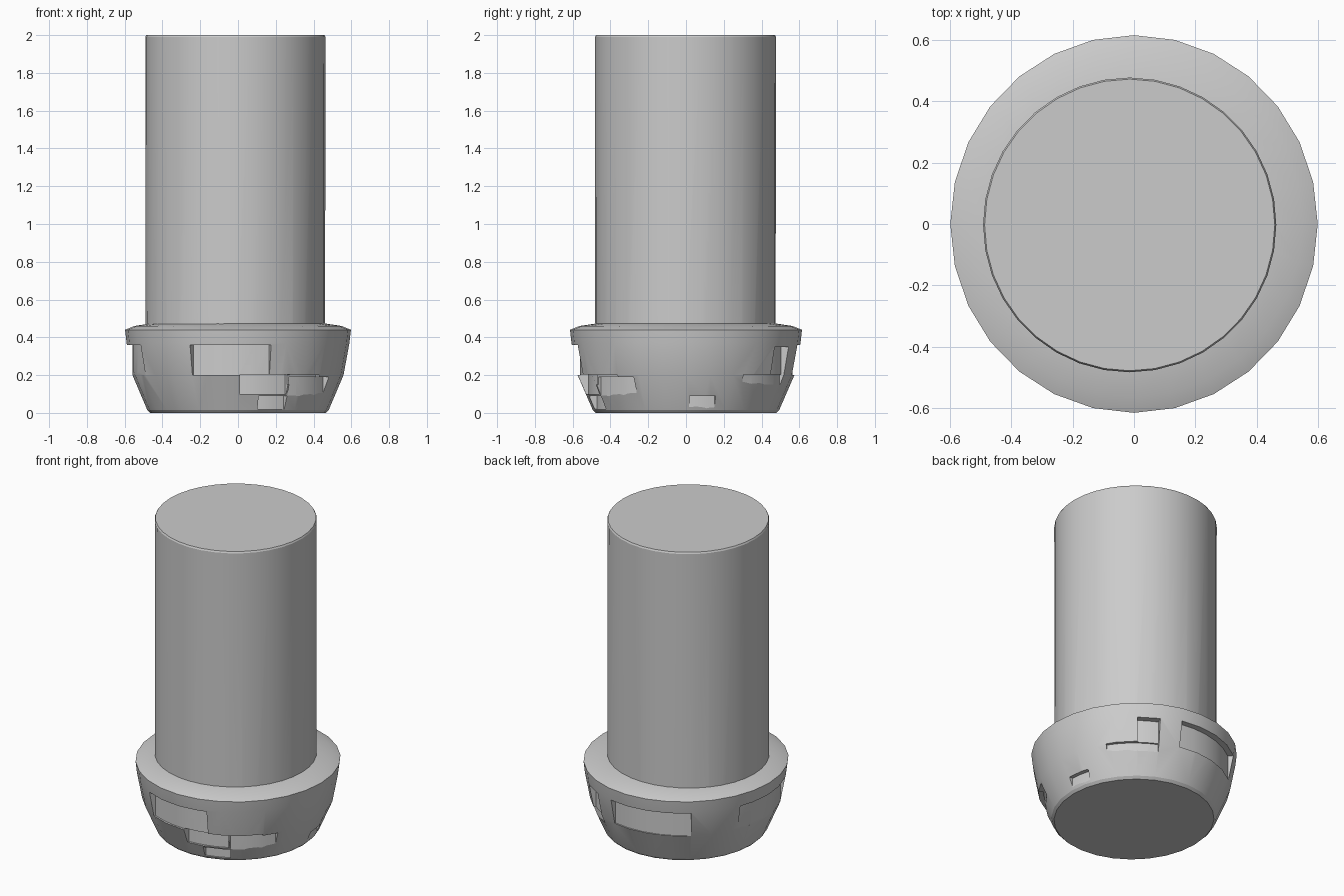
import bpy, bmesh
from math import cos, sin, radians, pi

if "Cube" in bpy.data.objects:
    bpy.data.objects.remove(bpy.data.objects["Cube"])


def make_object(name, bm):
    bmesh.ops.recalc_face_normals(bm, faces=bm.faces[:])
    mesh = bpy.data.meshes.new(name)
    bm.to_mesh(mesh)
    bm.free()
    obj = bpy.data.objects.new(name, mesh)
    bpy.context.collection.objects.link(obj)
    return obj


def lathe(name, profile, sides, centre=(0, 0), stretch=(1, 1)):
    """Closed solid of revolution from (radius, z) pairs, bottom to top."""
    bm = bmesh.new()
    rings = [[bm.verts.new((centre[0] + r * stretch[0] * cos(2 * pi * i / sides),
                            centre[1] + r * stretch[1] * sin(2 * pi * i / sides), z))
              for i in range(sides)] for r, z in profile]
    for low, high in zip(rings, rings[1:]):
        for i in range(sides):
            j = (i + 1) % sides
            bm.faces.new((low[i], low[j], high[j], high[i]))
    bm.faces.new(rings[0][::-1])
    bm.faces.new(rings[-1])
    return make_object(name, bm)


def sector(a0, a1, inner, z0, z1, outer=0.75, steps=5):
    """Curved block between two angles, used to cut a pocket."""
    bm = bmesh.new()
    loops = []
    for i in range(steps + 1):
        a = radians(a0 + (a1 - a0) * i / steps)
        loops.append([bm.verts.new((r * cos(a), r * sin(a), z))
                      for r, z in ((inner, z0), (outer, z0), (outer, z1), (inner, z1))])
    for p, q in zip(loops, loops[1:]):
        for k in range(4):
            m = (k + 1) % 4
            bm.faces.new((p[k], p[m], q[m], q[k]))
    bm.faces.new(loops[0])
    bm.faces.new(loops[-1][::-1])
    return make_object("pocket_cutter", bm)


def boolean(target, tool, operation):
    mod = target.modifiers.new(operation.lower(), 'BOOLEAN')
    mod.operation = operation
    mod.solver = 'EXACT'
    mod.object = tool
    bpy.context.view_layer.objects.active = target
    bpy.ops.object.modifier_apply(modifier=mod.name)
    bpy.data.objects.remove(tool, do_unlink=True)


# flared collar at the foot
body = lathe("column_with_collar",
             [(0.475, 0), (0.49, 0.015), (0.57, 0.20), (0.602, 0.37),
              (0.61, 0.44), (0.56, 0.46), (0.46, 0.475)],
             28, stretch=(0.98, 1.007))

# plain round shaft
shaft = lathe("shaft", [(0.475, 0.3), (0.477, 1.99), (0.472, 2.0)], 36,
              centre=(-0.014, -0.003), stretch=(1, 1.005))
boolean(body, shaft, 'UNION')

# shallow stepped pockets: start angle, end angle, floor radius, bottom, top
pockets = [
    (-115, -73, 0.560, 0.20, 0.36), (-89, -61, 0.515, 0.10, 0.203),
    (-61, -40, 0.535, 0.15, 0.20), (-78, -60, 0.483, 0.02, 0.09),
    (-60, -30, 0.520, 0.09, 0.19),
    (33, 65, 0.545, 0.15, 0.203), (52, 65, 0.555, 0.20, 0.35),
    (2, 18, 0.485, 0.02, 0.09),
    (78, 128, 0.565, 0.20, 0.36),
    (158, 209, 0.560, 0.20, 0.36),
]
for pocket in pockets:
    boolean(body, sector(*pocket), 'DIFFERENCE')

# soften the facets, keep the hard edges
bpy.ops.object.select_all(action='DESELECT')
body.select_set(True)
bpy.context.view_layer.objects.active = body
bpy.ops.object.shade_smooth_by_angle(angle=radians(15))
